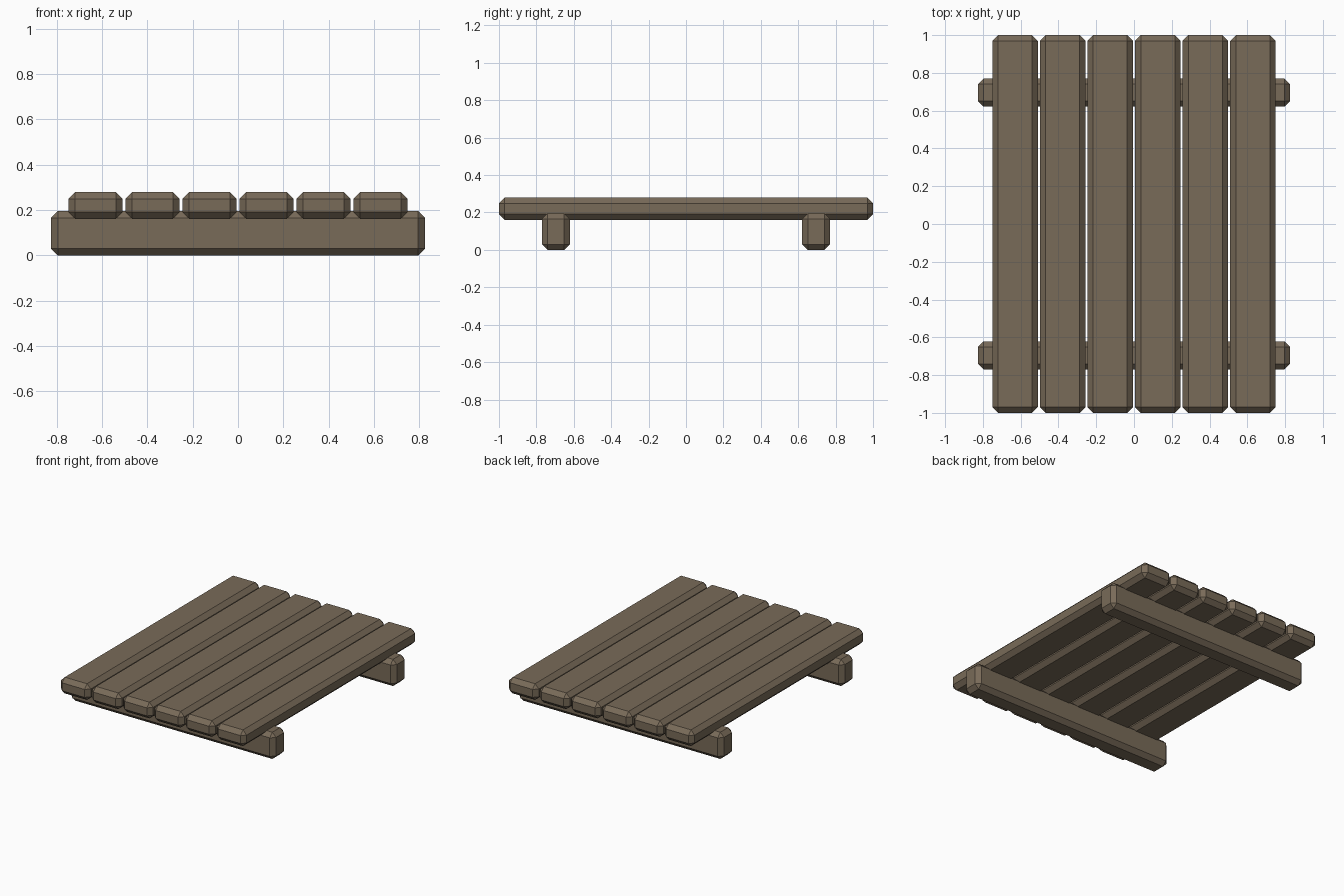
import bpy

if "Cube" in bpy.data.objects:
    bpy.data.objects.remove(bpy.data.objects["Cube"])

wood = bpy.data.materials.new("weathered_wood")
wood.diffuse_color = (0.19, 0.146, 0.099, 1.0)
wood.use_nodes = True
wood.node_tree.nodes["Principled BSDF"].inputs["Base Color"].default_value = wood.diffuse_color


def plank(name, center, size, chamfer=0.03):
    """Chamfered flat-shaded timber."""
    bpy.ops.mesh.primitive_cube_add(size=1, location=center)
    obj = bpy.context.object
    obj.name = name
    obj.scale = size
    bpy.ops.object.transform_apply(location=False, rotation=False, scale=True)
    bevel = obj.modifiers.new("chamfer", 'BEVEL')
    bevel.width = chamfer
    bevel.segments = 1
    bevel.limit_method = 'NONE'
    obj.data.materials.append(wood)
    return obj


# Two cross beams resting on the ground
for label, y in (("front", -0.696), ("back", 0.696)):
    plank(f"{label}_beam", (0, y, 0.0975), (1.652, 0.15, 0.195))

# Six long deck slats, sunk slightly into the beams
for i in range(6):
    x = (i - 2.5) * 0.2518
    plank(f"deck_slat_{i + 1}", (x, 0, 0.22), (0.24, 2.0, 0.118))
